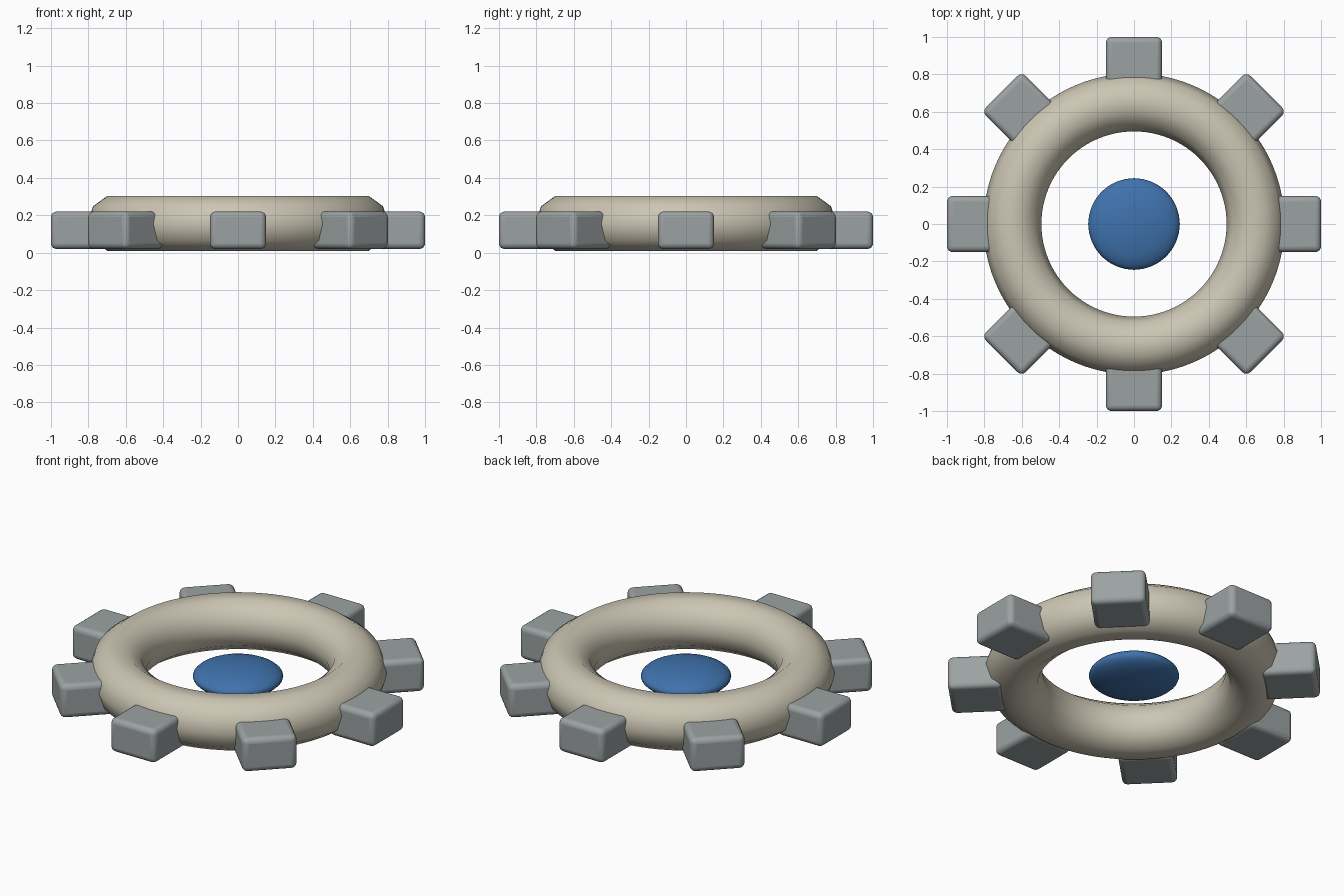
import bpy, bmesh, math
from mathutils import Matrix

cube = bpy.data.objects.get("Cube")
if cube:
    bpy.data.objects.remove(cube, do_unlink=True)


def material(name, color):
    mat = bpy.data.materials.new(name)
    mat.use_nodes = True
    mat.diffuse_color = (*color, 1)
    bsdf = mat.node_tree.nodes["Principled BSDF"]
    bsdf.inputs["Base Color"].default_value = (*color, 1)
    bsdf.inputs["Roughness"].default_value = 0.6
    return mat


def finish(name, mat, angle):
    obj = bpy.context.object
    obj.name = name
    obj.data.materials.append(mat)
    bpy.ops.object.shade_smooth_by_angle(angle=math.radians(angle))
    return obj


cream = material("warm cream", (0.60, 0.56, 0.45))
grey = material("steel grey", (0.33, 0.36, 0.36))
blue = material("core blue", (0.05, 0.17, 0.42))

# Main ring, ten-sided in section
bpy.ops.mesh.primitive_torus_add(major_radius=0.65, minor_radius=0.155,
                                 major_segments=96, minor_segments=10,
                                 location=(0, 0, 0.157))
finish("main_ring", cream, 60)

# Rounded blocks around the rim
for i in range(8):
    a = i * math.tau / 8
    bpy.ops.mesh.primitive_cube_add(
        size=1, location=(0.85 * math.cos(a), 0.85 * math.sin(a), 0.12),
        rotation=(0, 0, a))
    block = bpy.context.object
    block.data.transform(Matrix.Diagonal((0.3, 0.3, 0.2, 1)))
    bevel = block.modifiers.new("rounded_edges", 'BEVEL')
    bevel.width = 0.03
    bevel.segments = 4
    finish(f"rim_block_{i + 1}", grey, 40)

# Flattened core in the middle
bpy.ops.mesh.primitive_uv_sphere_add(segments=32, ring_count=16, radius=1,
                                     location=(0, 0, 0.13))
bpy.context.object.data.transform(Matrix.Diagonal((0.245, 0.245, 0.07, 1)))
finish("core_disc", blue, 60)
